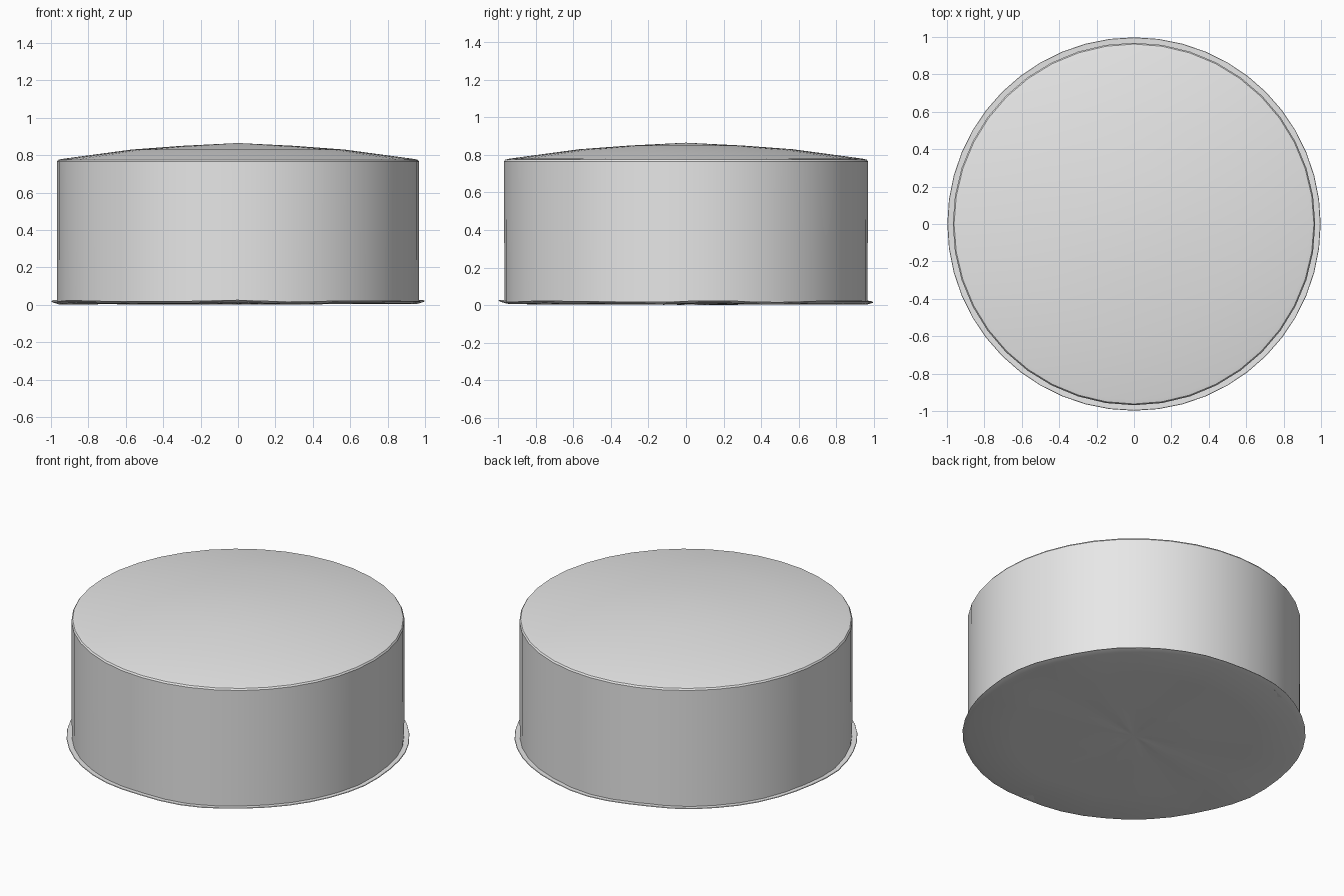
import bpy, bmesh, math, random

if "Cube" in bpy.data.objects:
    bpy.data.objects.remove(bpy.data.objects["Cube"])

random.seed(4)
grey = bpy.data.materials.new("light grey")
grey.diffuse_color = (0.8, 0.8, 0.8, 1)
grey.use_nodes = True
grey.node_tree.nodes["Principled BSDF"].inputs["Base Color"].default_value = grey.diffuse_color


def lathe(name, profile, segments, wobble=None, angle=35):
    """Revolve (radius, z) points; a radius of 0 gives a single pole."""
    bm = bmesh.new()
    rings = []
    for i, (r, z) in enumerate(profile):
        if r == 0:
            rings.append([bm.verts.new((0, 0, z))])
            continue
        ring = []
        for s in range(segments):
            a = 2 * math.pi * s / segments
            dz = wobble(r, s) if wobble else 0
            ring.append(bm.verts.new((r * math.cos(a), r * math.sin(a), z + dz)))
        rings.append(ring)
    for lo, hi in zip(rings, rings[1:]):
        for s in range(segments):
            t = (s + 1) % segments
            if len(lo) == 1:
                bm.faces.new((lo[0], hi[t], hi[s]))
            elif len(hi) == 1:
                bm.faces.new((lo[s], lo[t], hi[0]))
            else:
                bm.faces.new((lo[s], lo[t], hi[t], hi[s]))
    bmesh.ops.recalc_face_normals(bm, faces=bm.faces[:])
    mesh = bpy.data.meshes.new(name)
    bm.to_mesh(mesh)
    bm.free()
    ob = bpy.data.objects.new(name, mesh)
    bpy.context.collection.objects.link(ob)
    mesh.materials.append(grey)
    bpy.ops.object.select_all(action='DESELECT')
    ob.select_set(True)
    bpy.context.view_layer.objects.active = ob
    bpy.ops.object.shade_smooth_by_angle(angle=math.radians(angle))
    return ob


# Round body with a low domed top
lathe("domed_body",
      [(0, 0.012), (0.967, 0.012), (0.969, 0.765), (0.962, 0.775), (0.94, 0.78),
       (0.57, 0.83), (0.30, 0.85), (0, 0.865)], 40)

# Thin crumpled base sheet with a slightly upturned rim
SEG = 48
noise = [random.uniform(-1, 1) for _ in range(SEG)]


def crumple(r, s):
    a = 2 * math.pi * s / SEG
    wave = 0.5 * math.sin(7 * a + 0.6) + 0.3 * math.sin(11 * a) + 0.2 * noise[s]
    return 0.006 * wave * r if r > 0.9 else 0.002 * wave


lathe("base_sheet",
      [(0, 0.004), (0.10, 0.004), (0.12, 0.003), (0.35, 0.004), (0.70, 0.005),
       (0.965, 0.008), (0.998, 0.018), (0.996, 0.022), (0.95, 0.020), (0, 0.014)],
      SEG, crumple)
